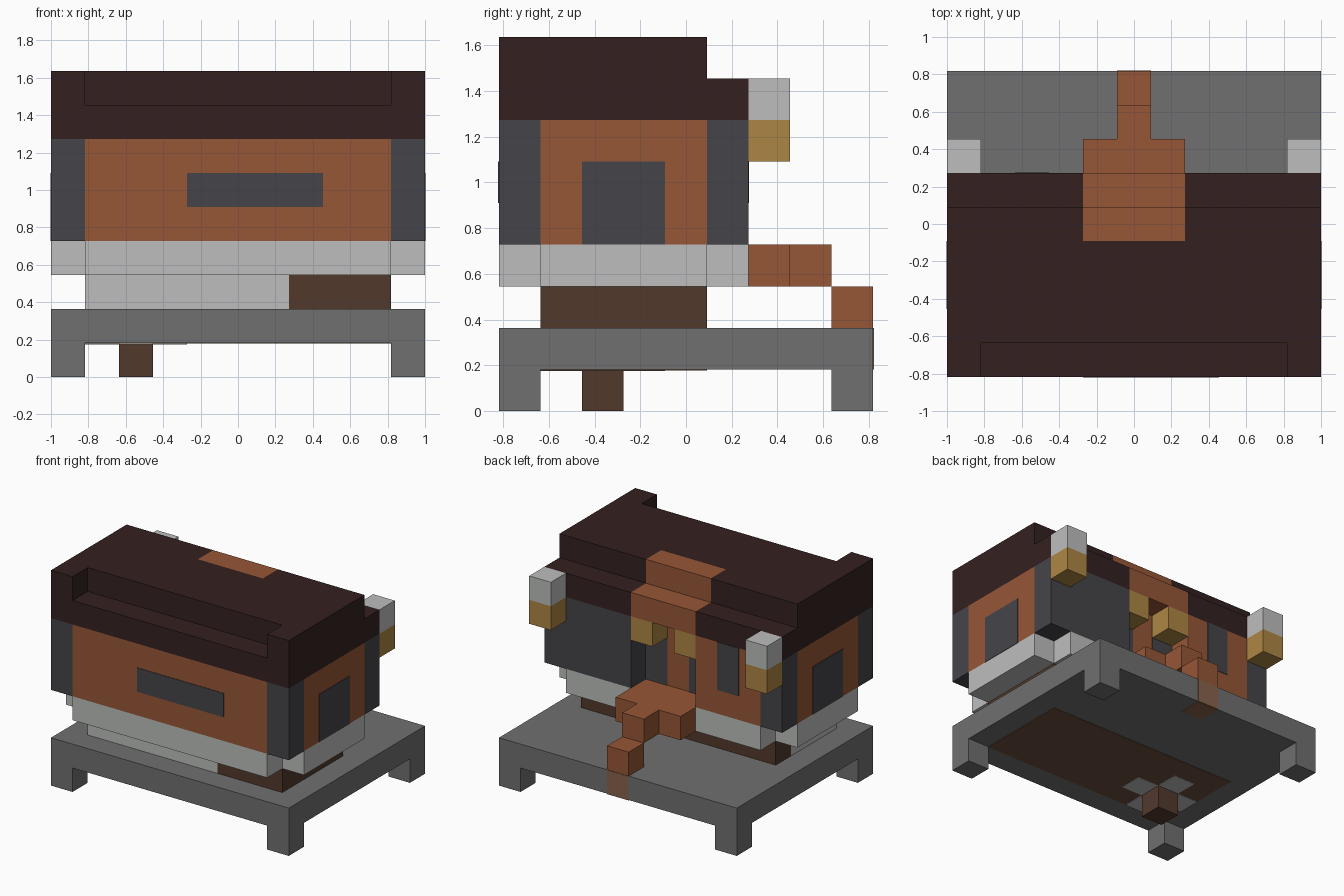
import bpy
import bmesh

cube = bpy.data.objects.get("Cube")
if cube:
    bpy.data.objects.remove(cube, do_unlink=True)

# The whole model sits on an 11 x 9 x 9 block grid
U = 2 / 11
T = 0.02  # plate thickness, in blocks


def linear(c):
    c /= 255
    return c / 12.92 if c < 0.04045 else ((c + 0.055) / 1.055) ** 2.4


def material(name, *rgb):
    m = bpy.data.materials.new(name)
    colour = [linear(c) for c in rgb] + [1]
    m.use_nodes = True
    m.diffuse_color = colour
    m.node_tree.nodes["Principled BSDF"].inputs["Base Color"].default_value = colour
    return m


ROOF = material("dark maroon", 52, 32, 32)
ORANGE = material("burnt orange", 150, 86, 54)
DARK = material("charcoal", 69, 69, 74)
LIGHT = material("light grey", 188, 190, 188)
GREY = material("stone grey", 112, 112, 112)
BROWN = material("dark brown", 82, 57, 44)
GOLD = material("lantern gold", 174, 134, 68)
WORN = material("worn orange", 136, 98, 76)
EARTH = material("earth brown", 108, 80, 60)


def blocks(name, mat, *boxes):
    """One object from boxes given as (x0, x1, y0, y1, z0, z1) in blocks."""
    bm = bmesh.new()
    for x0, x1, y0, y1, z0, z1 in boxes:
        verts = bmesh.ops.create_cube(bm, size=1)["verts"]
        for v in verts:
            v.co.x = ((x1 if v.co.x > 0 else x0) - 5.5) * U
            v.co.y = ((y1 if v.co.y > 0 else y0) - 4.5) * U
            v.co.z = (z1 if v.co.z > 0 else z0) * U
    mesh = bpy.data.meshes.new(name)
    bm.to_mesh(mesh)
    bm.free()
    mesh.materials.append(mat)
    obj = bpy.data.objects.new(name, mesh)
    bpy.context.collection.objects.link(obj)
    return obj


# Base slab with corner legs and a centre support
blocks("base_slab", GREY, (0, 11, 0, 9, 1, 2))
for side, x in (("right", 0), ("left", 10)):
    for end, y in (("front", 0), ("back", 8)):
        blocks(f"{end}_{side}_leg", GREY, (x, x + 1, y, y + 1, 0, 1))
blocks("support_post", BROWN, (2, 3, 2, 3, 0, 1))
blocks("underside_panel", EARTH, (1, 10, 1, 5, 1 - T, 1))
blocks("underside_cross", LIGHT, (1, 4, 2, 3, 1 - 2 * T, 1 - T),
       (2, 3, 1, 2, 1 - 2 * T, 1 - T), (2, 3, 3, 4, 1 - 2 * T, 1 - T))

# Foundation
blocks("foundation_stone", LIGHT, (1, 7, 1, 4, 2, 3))
blocks("foundation_earth", BROWN, (7, 10, 1, 5, 2, 3), (1, 7, 4, 5, 2, 3))

# Floor course without corners, leaving room for the porch
blocks("floor_course", LIGHT, (0, 11, 1, 5, 3, 4), (1, 10, 0, 1, 3, 4),
       (1, 4, 5, 6, 3, 4), (7, 10, 5, 6, 3, 4))
blocks("porch", ORANGE, (4, 7, 5, 7, 3, 4))
blocks("upper_step", ORANGE, (5, 6, 7, 8, 3, 4))
blocks("lower_step", ORANGE, (5, 6, 8, 9, 2, 3))
blocks("step_stain", WORN, (5, 6, 9, 9 + T, 1, 2), (5, 6, 8, 9, 1 - T, 1))

# Walls and corner posts
blocks("house_body", ORANGE, (0, 11, 1, 5, 4, 7))
blocks("front_wall", ORANGE, (1, 10, 0, 1, 4, 7))
blocks("back_right_wall", ORANGE, (1, 4, 5, 6, 4, 7))
blocks("back_left_wall", DARK, (7, 10, 5, 6, 4, 7))
for side, x in (("right", 0), ("left", 10)):
    for end, y in (("front", 0), ("back", 5)):
        blocks(f"{end}_{side}_post", DARK, (x, x + 1, y, y + 1, 4, 7))

# Windows and door surrounds
blocks("front_window", DARK, (4, 8, -T, 0, 5, 6))
blocks("right_window", DARK, (-T, 0, 2, 4, 4, 6))
blocks("left_window", DARK, (11, 11 + T, 2, 4, 4, 6))
blocks("back_window", DARK, (2, 3, 6, 6 + T, 5, 7))
for side, x in (("right", 4), ("left", 6)):
    blocks(f"{side}_door_panel", DARK, (x, x + 1, 5, 5 + T, 4, 7))
    blocks(f"{side}_door_lamp", GOLD, (x, x + 1, 5, 6, 6, 7))

# Stepped roof with a front notch and a coloured band over the door
blocks("roof_lower", ROOF, (0, 11, 0, 5, 7, 8), (0, 4, 5, 6, 7, 8), (7, 11, 5, 6, 7, 8))
blocks("roof_upper", ROOF, (0, 11, 1, 4, 8, 9), (0, 4, 4, 5, 8, 9), (7, 11, 4, 5, 8, 9),
       (0, 1, 0, 1, 8, 9), (10, 11, 0, 1, 8, 9))
blocks("roof_band", ORANGE, (4, 7, 4, 5, 8, 9), (4, 7, 5, 6, 7, 8))

# Hanging lanterns on the back corners
for side, x in (("right", 0), ("left", 10)):
    blocks(f"{side}_lantern_cap", LIGHT, (x, x + 1, 6, 7, 7, 8))
    blocks(f"{side}_lantern", GOLD, (x, x + 1, 6, 7, 6, 7))
